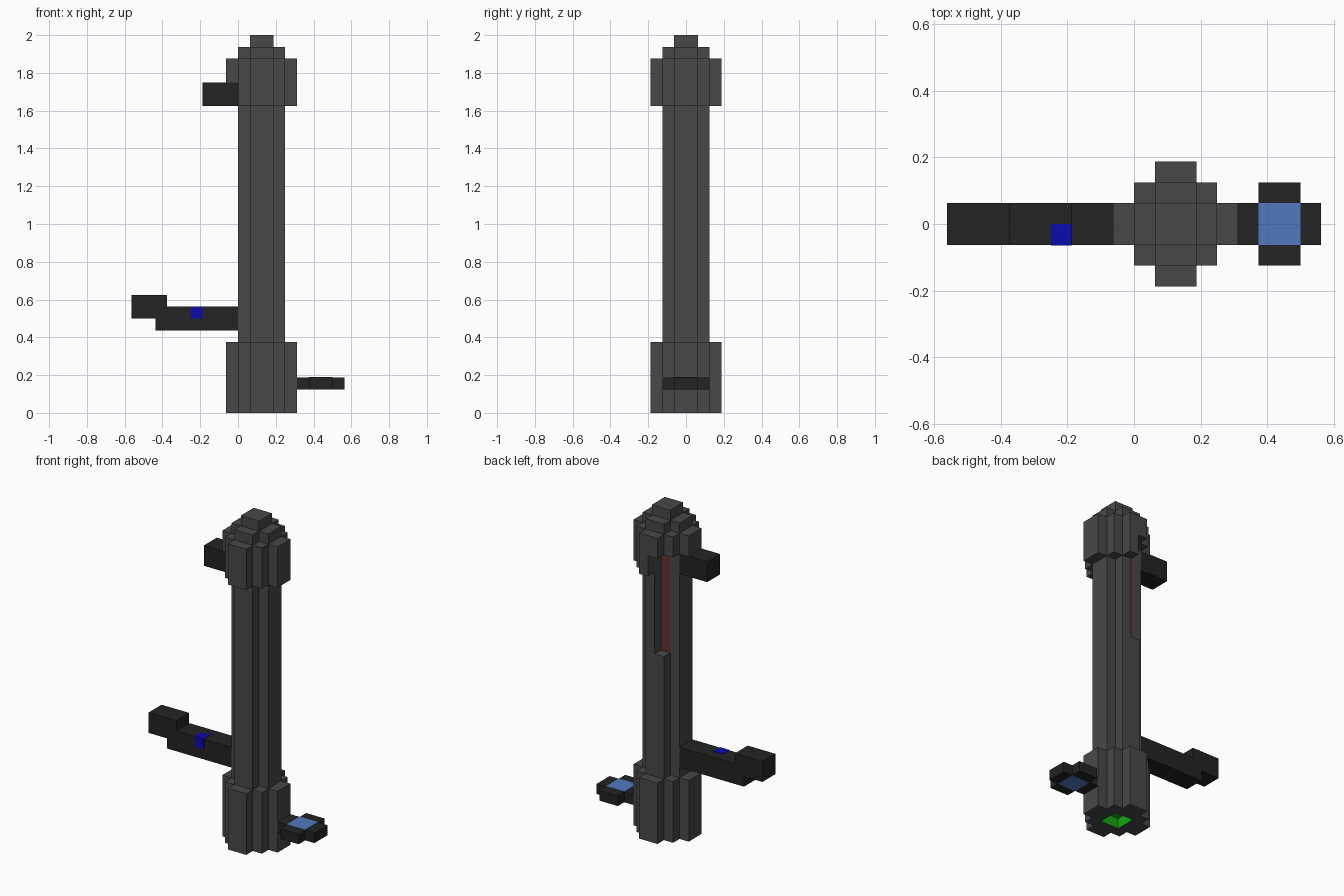
import bpy, bmesh

cube = bpy.data.objects.get("Cube")
if cube:
    bpy.data.objects.remove(cube, do_unlink=True)

U = 1 / 16          # one grid step
AXIS_X = 2          # the body axis sits two steps to +x


def linear(c):
    c /= 255
    return c / 12.92 if c <= 0.04045 else ((c + 0.055) / 1.055) ** 2.4


def material(name, *rgb):
    m = bpy.data.materials.new(name)
    col = [linear(c) for c in rgb] + [1]
    m.use_nodes = True
    m.diffuse_color = col
    m.node_tree.nodes["Principled BSDF"].inputs["Base Color"].default_value = col
    return m


GREY = material("mid grey", 72, 72, 72)
DARK = material("dark grey", 35, 35, 35)
BLUE = material("deep blue", 11, 11, 175)
LENS = material("light blue", 81, 121, 192)
RED = material("dull red", 96, 50, 48)
GREEN = material("green", 20, 165, 20)


def prism(name, outline, lo, hi, mat, along="z", accent=None, rule=None):
    """Extrude an outline along z (xy outline) or y (xz outline), in grid steps."""
    bm = bmesh.new()

    def place(a, b, c):
        x, y, z = (a, b, c) if along == "z" else (a, c, b)
        return bm.verts.new(((x + AXIS_X) * U, y * U, z * U))

    start = [place(a, b, lo) for a, b in outline]
    end = [place(a, b, hi) for a, b in outline]
    bm.faces.new(start)
    bm.faces.new(end)
    n = len(outline)
    for i in range(n):
        j = (i + 1) % n
        bm.faces.new((start[i], start[j], end[j], end[i]))
    bmesh.ops.recalc_face_normals(bm, faces=bm.faces)
    if accent:
        for f in bm.faces:
            c = f.calc_center_median() / U
            if abs(f.normal.z) < 0.5 and rule(c.x - AXIS_X, c.y):
                f.material_index = 1
    me = bpy.data.meshes.new(name)
    bm.to_mesh(me)
    bm.free()
    me.materials.append(mat)
    if accent:
        me.materials.append(accent)
    ob = bpy.data.objects.new(name, me)
    bpy.context.collection.objects.link(ob)
    return ob


def box(name, x0, x1, y0, y1, z0, z1, mat):
    return prism(name, [(x0, y0), (x1, y0), (x1, y1), (x0, y1)], z0, z1, mat)


def mirrored(quarter):
    """Full outline from the points of the +x +y quarter."""
    half = quarter + [(-x, y) for x, y in reversed(quarter)]
    return half + [(x, -y) for x, y in reversed(half)]


WIDE = [(3, 1), (2, 1), (2, 2), (1, 2), (1, 3)]
SLIM = [(2, 1), (1, 1), (1, 2)]


# Base: two halves around a green recess, with a core closing it
def in_recess(x, y):
    return abs(x) < 1.1 and abs(y) < 1.1


half = [(1, 0), (3, 0)] + WIDE + [(-x, y) for x, y in reversed(WIDE)]
half += [(-3, 0), (-1, 0), (-1, 1), (1, 1)]
prism("base_back", half, 0, 6, GREY, accent=GREEN, rule=in_recess)
prism("base_front", [(x, -y) for x, y in half], 0, 6, GREY, accent=GREEN, rule=in_recess)
box("base_core", -1, 1, -1, 1, 1, 6, GREEN)


# Column: full lower part, upper part with a red-backed slot at the rear
def in_slot(x, y):
    return -0.9 < x < -0.1 and 0.9 < y < 1.1


prism("column_lower", mirrored(SLIM), 6, 18, GREY)
prism("column_upper", [(0, 2), (1, 2), (1, 1), (2, 1), (2, -1), (1, -1), (1, -2),
                       (-1, -2), (-1, -1), (-2, -1), (-2, 1), (-1, 1), (0, 1)],
      18, 26, GREY, accent=RED, rule=in_slot)

# Cap: cut-away lower ring, full upper ring, stepped top
prism("cap_lower", [(0, 3), (1, 3), (1, 2), (2, 2), (2, 1), (3, 1), (3, -1), (2, -1),
                    (2, -2), (1, -2), (1, -3), (-1, -3), (-1, -2), (-2, -2), (-2, -1),
                    (-2, 1), (-1, 1), (0, 1)],
      26, 28, GREY, accent=RED, rule=in_slot)
prism("cap_upper", mirrored(WIDE), 28, 30, GREY)
prism("cap_step", mirrored(SLIM), 30, 31, GREY)
box("cap_knob", -1, 1, -1, 1, 31, 32, GREY)

# Upper peg
box("upper_peg", -5, -2, -1, 1, 26, 28, DARK)

# Side lever with raised tip and blue button
prism("lever", [(-2, 7), (-2, 9), (-8, 9), (-8, 10), (-11, 10), (-11, 8), (-9, 8), (-9, 7)],
      -1, 1, DARK, along="y")
box("lever_button", -6, -5, -1.03, 0, 8, 9.03, BLUE)

# Side plate with light blue lens
plate = [(x + 5, y) for x, y in mirrored(SLIM)]
prism("side_plate", plate, 2, 3, DARK)
box("side_plate_lens", 4, 6, -1, 1, 1.97, 3.03, LENS)
